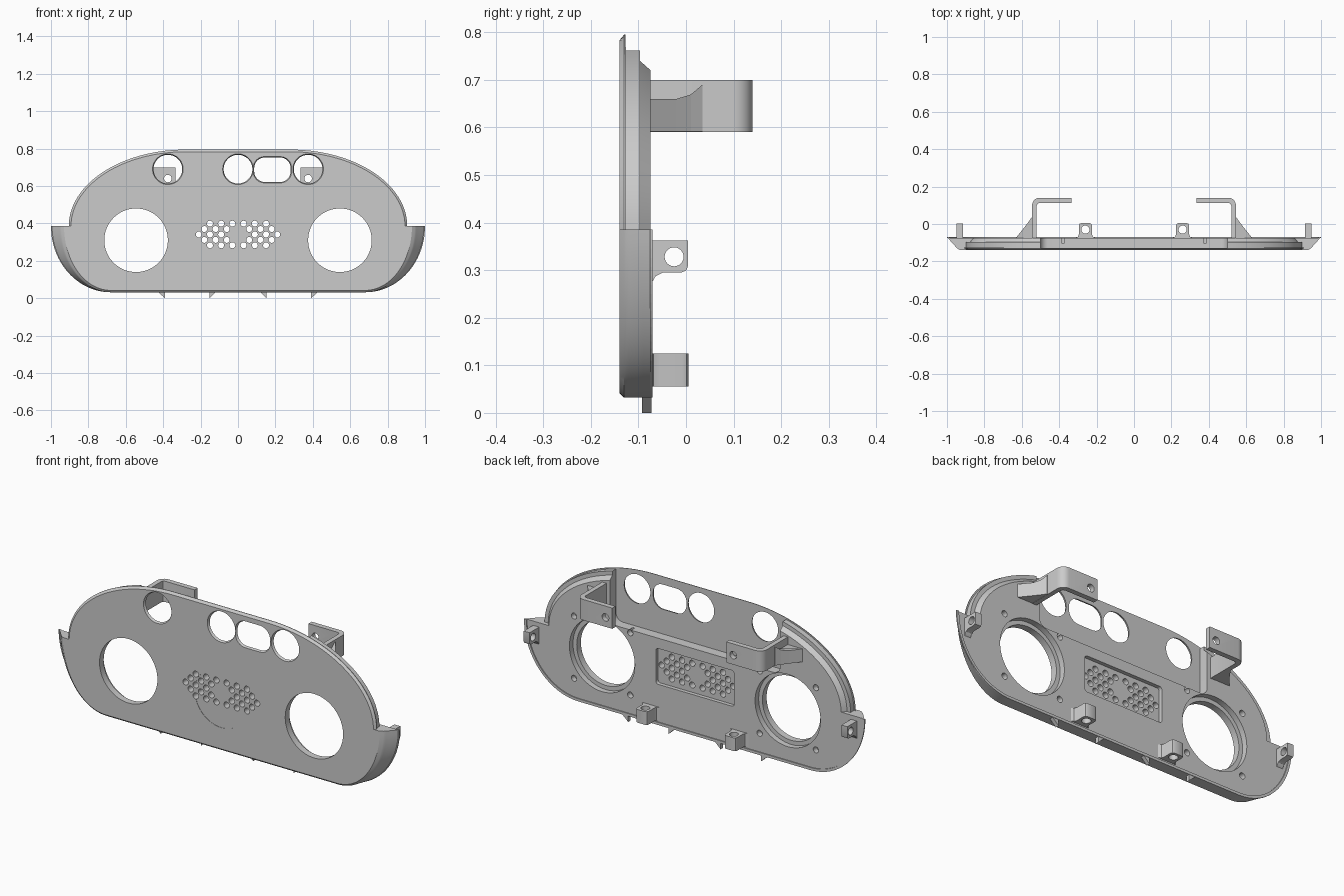
import bpy, bmesh
from math import sin, cos, pi

if "Cube" in bpy.data.objects:
    bpy.data.objects.remove(bpy.data.objects["Cube"])

grey = bpy.data.materials.new("light_grey")
grey.use_nodes = True
grey.diffuse_color = (0.6, 0.6, 0.6, 1)
grey.node_tree.nodes["Principled BSDF"].inputs["Base Color"].default_value = (0.6, 0.6, 0.6, 1)

AXES = {"x": lambda p, q, d: (d, p, q),
        "y": lambda p, q, d: (p, d, q),
        "z": lambda p, q, d: (p, q, d)}


def loft(rings):
    """Closed skin through rings that share a point count."""
    bm = bmesh.new()
    loops = [[bm.verts.new(p) for p in ring] for ring in rings]
    n = len(loops[0])
    for a, b in zip(loops, loops[1:]):
        for i in range(n):
            j = (i + 1) % n
            bm.faces.new((a[i], a[j], b[j], b[i]))
    bm.faces.new(loops[0][::-1])
    bm.faces.new(loops[-1])
    bmesh.ops.recalc_face_normals(bm, faces=bm.faces)
    return bm


def prism(pts, d0, d1, axis="y", end=None):
    put = AXES[axis]
    return loft([[put(p, q, d0) for p, q in pts],
                 [put(p, q, d1) for p, q in (end or pts)]])


def circle(cx, cy, r, n=32):
    return [(cx + r * cos(2 * pi * i / n), cy + r * sin(2 * pi * i / n)) for i in range(n)]


def round_rect(cx, cy, hx, hy, r, n=8):
    pts = []
    for k, (sx, sy) in enumerate([(1, 1), (-1, 1), (-1, -1), (1, -1)]):
        for i in range(n + 1):
            t = (k + i / n) * pi / 2
            pts.append((cx + sx * (hx - r) + r * cos(t), cy + sy * (hy - r) + r * sin(t)))
    return pts


def make(name, bm):
    mesh = bpy.data.meshes.new(name)
    bm.to_mesh(mesh)
    bm.free()
    mesh.materials.append(grey)
    ob = bpy.data.objects.new(name, mesh)
    bpy.context.collection.objects.link(ob)
    return ob


def activate(ob):
    bpy.ops.object.select_all(action="DESELECT")
    ob.select_set(True)
    bpy.context.view_layer.objects.active = ob


def cut(ob, bm):
    cutter = make("cutter", bm)
    cutter.hide_render = True
    mod = ob.modifiers.new("cut", "BOOLEAN")
    mod.operation, mod.solver, mod.object = "DIFFERENCE", "EXACT", cutter
    activate(ob)
    bpy.ops.object.modifier_apply(modifier="cut")
    bpy.data.objects.remove(cutter)


def smooth(ob):
    activate(ob)
    bpy.ops.object.shade_smooth_by_angle(angle=0.5)


# Panel outline: stepped upper arch, flared lower bowl
WAIST = 0.385


def arc(start, cx, a, b, n=28):
    """Half outline: two quarter ellipses joined by a straight run."""
    pts = []
    for i in range(2 * n + 2):
        t = start + pi * (i if i <= n else i - 1) / (2 * n)
        side = cx if i <= n else -cx
        pts.append((side + a * cos(t), WAIST + b * sin(t)))
    return pts


def ring(y_up, inset, y_low, a, b):
    return ([(x, y_up, z) for x, z in arc(0, 0.28, 0.625 - inset, 0.41 - inset)]
            + [(x, y_low, z) for x, z in arc(pi, -0.68, a, b)])


panel = make("front_panel", loft([
    ring(-0.14, 0.012, -0.14, 0.25, 0.343),
    ring(-0.13, 0, -0.13, 0.265, 0.353),
    ring(-0.126, 0, -0.126, 0.27, 0.353),
    ring(-0.126, 0.007, -0.12, 0.275, 0.353),
    ring(-0.097, 0.007, -0.1, 0.293, 0.353),
    ring(-0.097, 0.028, -0.09, 0.302, 0.353),
    ring(-0.075, 0.047, -0.075, 0.315, 0.353)]))

# Raised rim round the back of the bowl
make("bowl_rim", prism(arc(pi, -0.68, 0.32, 0.353) + arc(pi, -0.68, 0.306, 0.339)[::-1], -0.076, -0.07))

# Rear recess, grille pocket, faint front disc, speaker seats, screw holes
cut(panel, prism(round_rect(0, 0.75, 0.5, 0.26, 0.04), -0.127, 0.1))
cut(panel, prism(round_rect(0, 0.34, 0.23, 0.095, 0.015), -0.095, 0.1))
cut(panel, prism(circle(0, 0.31, 0.155, 64), -0.2, -0.1385))
for s in (-1, 1):
    cut(panel, prism(circle(s * 0.545, 0.31, 0.192, 64), -0.105, 0.1))
    cut(panel, prism(circle(s * 0.545, 0.31, 0.17, 64), -0.2, 0.1))
    for dx in (-0.165, 0.165):
        for dz in (-0.165, 0.165):
            cut(panel, prism(circle(s * 0.545 + dx, 0.31 + dz, 0.016, 16), -0.105, 0.1))

# Upper windows with tapered edges
for x in (-0.375, 0, 0.375):
    cut(panel, prism(circle(x, 0.69, 0.084, 48), -0.145, -0.12, end=circle(x, 0.69, 0.074, 48)))
cut(panel, prism(round_rect(0.184, 0.687, 0.104, 0.072, 0.06), -0.145, -0.12,
                 end=round_rect(0.184, 0.687, 0.095, 0.063, 0.055)))

# Grille holes
for row in range(-2, 3):
    first = 0.09 - 0.03 * abs(abs(row))
    for col in range(3):
        for s in (-1, 1):
            cut(panel, prism(circle(s * (first + 0.06 * col), 0.341 + 0.029 * row, 0.016, 16), -0.2, 0.1))
smooth(panel)

for s, side in ((1, "left"), (-1, "right")):
    # Hooked bracket with an arm hole
    bend = [(0.505 + 0.04 * cos(t * pi / 12), 0.1 + 0.04 * sin(t * pi / 12)) for t in range(7)]
    hook = [(0.545, -0.09)] + bend + [(0.335, 0.14), (0.335, 0.113), (0.505, 0.113),
                                      (0.516, 0.109), (0.52, 0.098), (0.52, -0.09)]
    bracket = make(side + "_bracket", prism([(s * x, y) for x, y in hook], 0.59, 0.70, "z"))
    cut(bracket, prism(circle(s * 0.375, 0.64, 0.02, 24), 0.05, 0.2))
    smooth(bracket)

    # Sloping gusset whose top sweeps up along the bracket
    foot = [(0.54, -0.085), (0.54, -0.02), (0.54, 0.01), (0.54, 0.035),
            (0.548, 0.035), (0.565, 0.01), (0.588, -0.02), (0.64, -0.085)]
    make(side + "_gusset", loft([
        [(s * x, y, 0.591) for x, y in foot],
        [(s * x, y, 0.66 + 10 * max(0, y + 0.02) ** 2) for x, y in foot]]))

    # Lower screw post with flared foot
    half = [(0.055, -0.085), (0.053, -0.075), (0.04, -0.068), (0.035, -0.055),
            (0.035, -0.008), (0.031, 0.001), (0.022, 0.005)]
    outline = half + [(-x, y) for x, y in reversed(half)]
    post = make(side + "_screw_post", prism([(s * 0.26 + x, y) for x, y in outline], 0.055, 0.125, "z"))
    cut(post, prism(circle(s * 0.26, -0.03, 0.022, 24), 0, 0.2, "z"))
    smooth(post)

    # Side tab
    tab = [(-0.09, 0.26), (-0.072, 0.273), (-0.064, 0.287), (-0.048, 0.295), (-0.01, 0.295),
           (0, 0.299), (0.004, 0.308), (0.004, 0.362), (-0.09, 0.362)]
    side_tab = make(side + "_side_tab", prism(tab, s * 0.915, s * 0.95, "x"))
    cut(side_tab, prism(circle(-0.025, 0.328, 0.02, 24), s * 0.8, s * 1.1, "x"))
    smooth(side_tab)

    # Pointed clips under the bottom edge
    for name, tip, root in (("outer", 0.39, 0.43), ("inner", 0.153, 0.115)):
        clip = [(s * tip, 0), (s * tip, 0.045), (s * root, 0.045), (s * root, 0.036)]
        make(side + "_" + name + "_clip", prism(clip, -0.092, -0.072))
